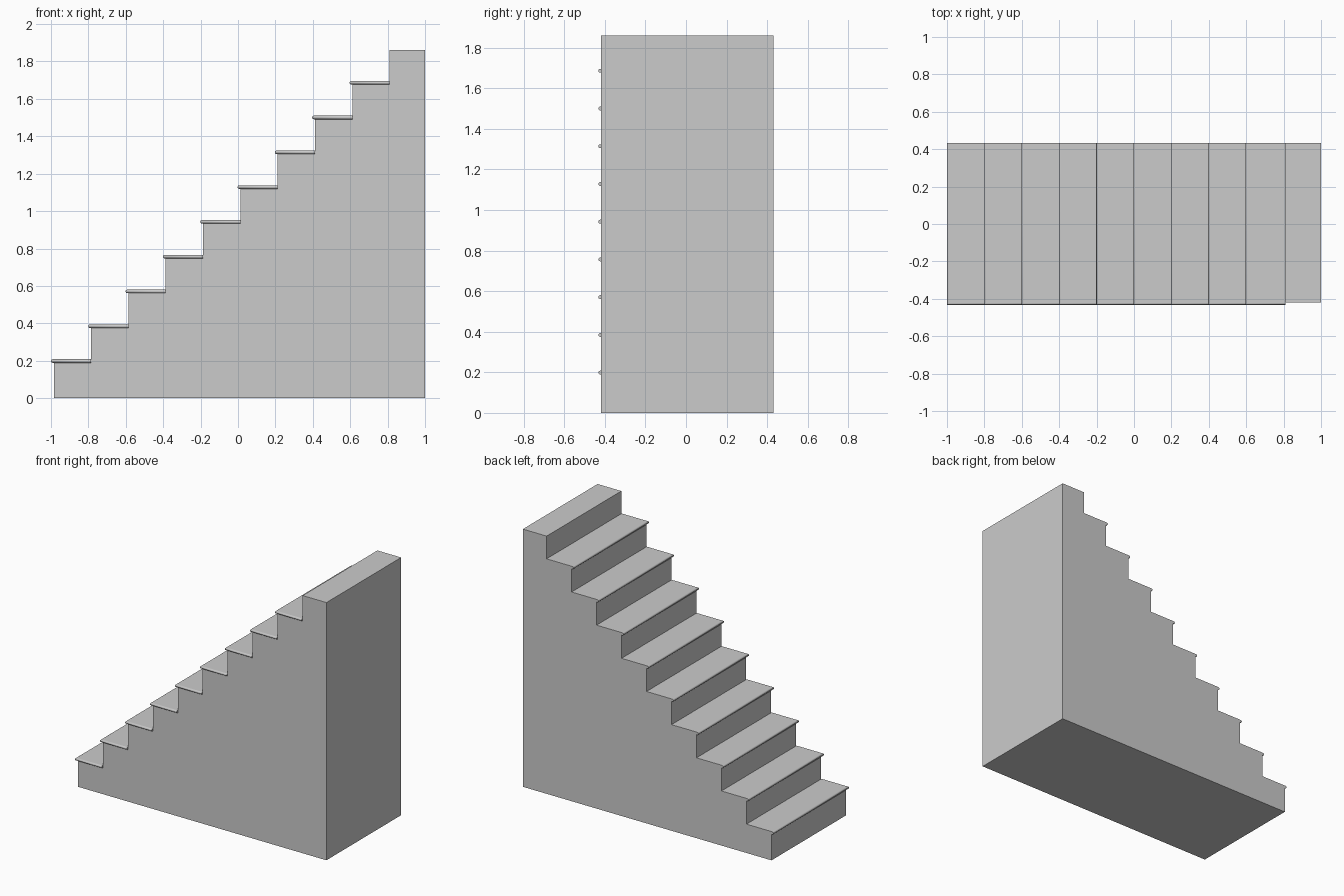
import bpy, bmesh, math

if "Cube" in bpy.data.objects:
    bpy.data.objects.remove(bpy.data.objects["Cube"])

STEPS = 10
RISE, RUN = 0.186, 0.1995
X0, X1 = -0.985, 1.0          # first riser, back wall
Y0, Y1 = -0.42, 0.432         # body sides
NOSE_X, NOSE_Y = 0.015, 0.012 # tread overhang
R = 0.0095                    # half tread thickness
LIFT = 0.003                  # tread underside above each rise


def finish(bm, name):
    bmesh.ops.recalc_face_normals(bm, faces=bm.faces[:])
    mesh = bpy.data.meshes.new(name)
    bm.to_mesh(mesh)
    bm.free()
    obj = bpy.data.objects.new(name, mesh)
    bpy.context.scene.collection.objects.link(obj)
    return obj


# Solid stair body: stepped profile extruded along y
profile = [(X1, 0), (X0, 0)]
for i in range(STEPS):
    z = RISE * (i + 1) + (LIFT if i < STEPS - 1 else 0)
    x = X0 + RUN * i
    profile.append((x, z))
    profile.append((x + RUN if i < STEPS - 1 else X1, z))
bm = bmesh.new()
face = bm.faces.new([bm.verts.new((x, Y0, z)) for x, z in profile])
ext = bmesh.ops.extrude_face_region(bm, geom=[face])
bmesh.ops.translate(bm, vec=(0, Y1 - Y0, 0),
                    verts=[v for v in ext["geom"] if isinstance(v, bmesh.types.BMVert)])
finish(bm, "stair_body")


# Treads: slabs with a half-round nose on the front and the open side
def tread(i):
    bm = bmesh.new()
    x0, x1 = X0 + RUN * i - NOSE_X, X0 + RUN * (i + 1)
    zc = RISE * (i + 1) + LIFT + R
    rings = []
    for k in range(9):
        a = math.pi * (k / 8 - 0.5)
        s, z = R * (1 - math.cos(a)), zc + R * math.sin(a)
        xa, ya = x0 + s, Y0 - NOSE_Y + s
        rings.append([bm.verts.new(p) for p in
                      ((xa, ya, z), (x1, ya, z), (x1, Y1, z), (xa, Y1, z))])
    for lo, hi in zip(rings, rings[1:]):
        for j in range(4):
            n = (j + 1) % 4
            f = bm.faces.new((lo[j], lo[n], hi[n], hi[j]))
            f.smooth = j in (0, 3)
    bm.faces.new(rings[0])
    bm.faces.new(rings[-1])
    for e in bm.edges:
        if len(e.link_faces) == 2 and e.calc_face_angle(0) > math.radians(35):
            e.smooth = False
    finish(bm, f"tread_{i + 1}")


for i in range(STEPS - 1):
    tread(i)
